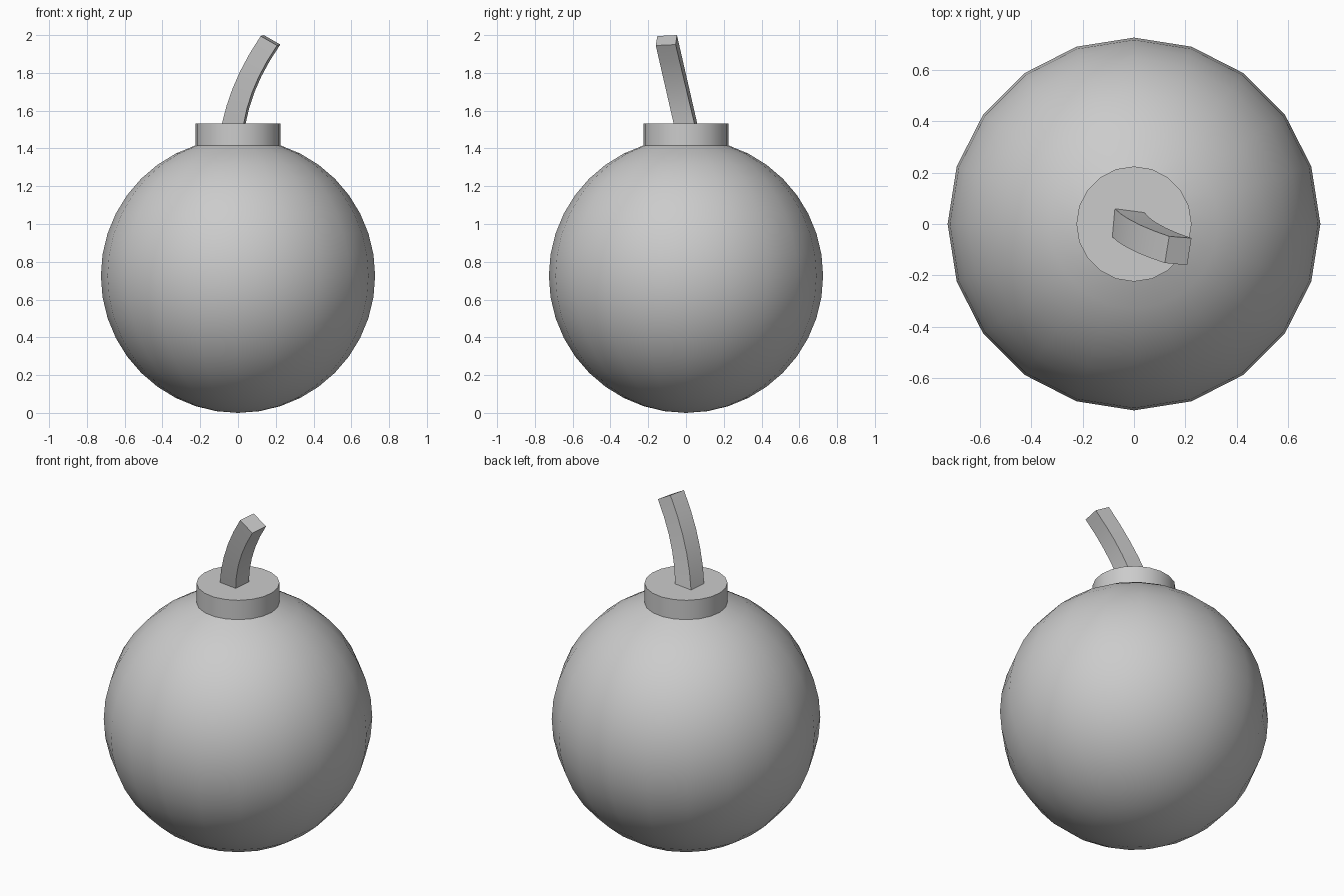
import bpy, bmesh, math

if "Cube" in bpy.data.objects:
    bpy.data.objects.remove(bpy.data.objects["Cube"])

SIDES = 20
R = 0.726


def finish(name, bm):
    bmesh.ops.recalc_face_normals(bm, faces=bm.faces)
    mesh = bpy.data.meshes.new(name)
    bm.to_mesh(mesh)
    bm.free()
    ob = bpy.data.objects.new(name, mesh)
    bpy.context.collection.objects.link(ob)
    bpy.ops.object.select_all(action='DESELECT')
    ob.select_set(True)
    bpy.context.view_layer.objects.active = ob
    bpy.ops.object.shade_smooth_by_angle(angle=math.radians(32))
    return ob


def bridge(bm, a, b):
    n = len(a)
    for i in range(n):
        bm.faces.new((a[i], a[(i + 1) % n], b[(i + 1) % n], b[i]))


def lathe(name, profile):
    # Revolve (radius, z) points; zero-radius ends merge into poles
    bm = bmesh.new()
    rings = [[bm.verts.new((r * math.cos(math.tau * i / SIDES),
                            r * math.sin(math.tau * i / SIDES), z))
              for i in range(SIDES)] for r, z in profile]
    for a, b in zip(rings, rings[1:]):
        bridge(bm, a, b)
    bm.faces.new(rings[-1])
    bmesh.ops.remove_doubles(bm, verts=bm.verts, dist=1e-5)
    return finish(name, bm)


# Round body, open ring at 18 degrees from the top pole, extruded into the neck
profile = [(R * math.sin(math.radians(a)), R + R * math.cos(math.radians(a)))
           for a in range(180, 17, -9)]
neck_r = profile[-1][0]
lathe("body_with_neck", profile + [(neck_r, 1.532)])

# Curved square fuse: corners blend from base to tip with a sideways bow
base = [(-.075, .06, 1.53), (-.085, -.05, 1.53), (.03, -.065, 1.53), (.04, .045, 1.53)]
tip = [(.137, -.048, 2.0), (.12, -.152, 1.995), (.207, -.16, 1.945), (.224, -.055, 1.95)]
bm = bmesh.new()
sections = []
for t in (-0.05, 0, 0.2, 0.4, 0.6, 0.8, 1):
    bow = 0.11 * t * (1 - t)
    sections.append([bm.verts.new((p[0] + (q[0] - p[0]) * t - bow,
                                   p[1] + (q[1] - p[1]) * t,
                                   p[2] + (q[2] - p[2]) * t))
                     for p, q in zip(base, tip)])
for a, b in zip(sections, sections[1:]):
    bridge(bm, a, b)
bm.faces.new(sections[0])
bm.faces.new(sections[-1])
finish("fuse", bm)
